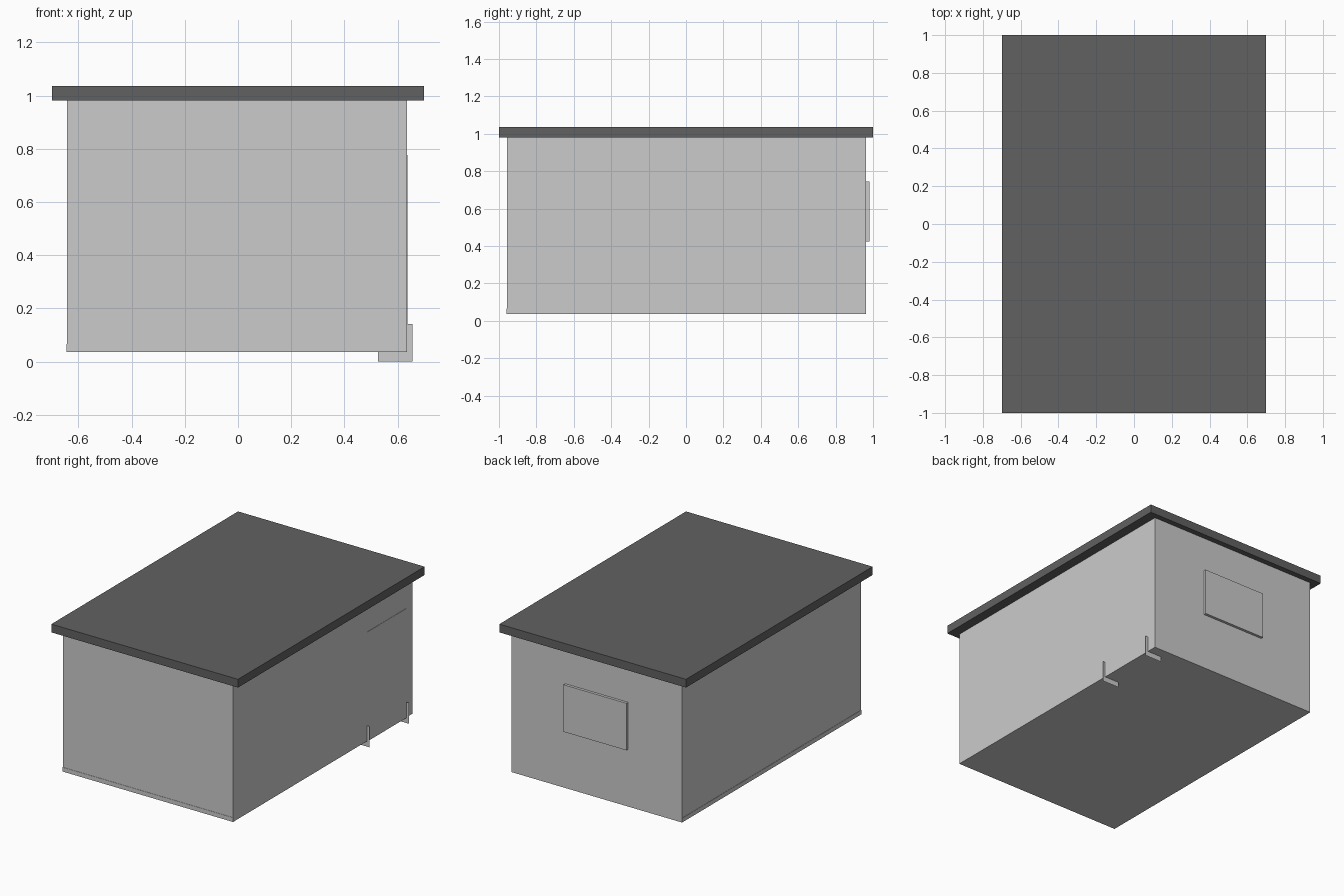
import bpy

if "Cube" in bpy.data.objects:
    bpy.data.objects.remove(bpy.data.objects["Cube"])


def mesh_object(name, verts, faces):
    mesh = bpy.data.meshes.new(name)
    mesh.from_pydata(verts, [], faces)
    mesh.update()
    ob = bpy.data.objects.new(name, mesh)
    bpy.context.collection.objects.link(ob)
    return ob


def box(name, x, y, z):
    verts = [(a, b, c) for a in x for b in y for c in z]
    faces = [(0, 1, 3, 2), (4, 6, 7, 5), (0, 4, 5, 1),
             (2, 3, 7, 6), (0, 2, 6, 4), (1, 5, 7, 3)]
    return mesh_object(name, verts, faces)


# Floor slab, showing as a thin strip at the front and left
box("floor", (-0.645, 0.635), (-0.96, 0.963), (0.037, 0.066))

# Cabin walls
box("walls", (-0.643, 0.635), (-0.958, 0.963), (0.066, 0.981))

# Overhanging flat roof
roof = box("roof", (-0.7, 0.7), (-1, 1), (0.981, 1.037))
dark = bpy.data.materials.new("dark_roof")
dark.diffuse_color = (0.12, 0.12, 0.12, 1)
dark.use_nodes = True
dark.node_tree.nodes["Principled BSDF"].inputs["Base Color"].default_value = dark.diffuse_color
roof.data.materials.append(dark)

# Window panel on the back wall
box("back_window", (-0.24, 0.232), (0.963, 0.981), (0.425, 0.744))

# Thin door panel on the right wall
box("side_door", (0.634, 0.637), (0.475, 0.895), (0.035, 0.777))

# Flat L-shaped step brackets below each door edge
profile = [(0.527, 0), (0.655, 0), (0.655, 0.142),
           (0.636, 0.142), (0.636, 0.036), (0.527, 0.036)]
for i, y in enumerate((0.475, 0.895)):
    mesh_object(f"step_bracket_{i + 1}", [(x, y, z) for x, z in profile],
                [tuple(range(6))])
